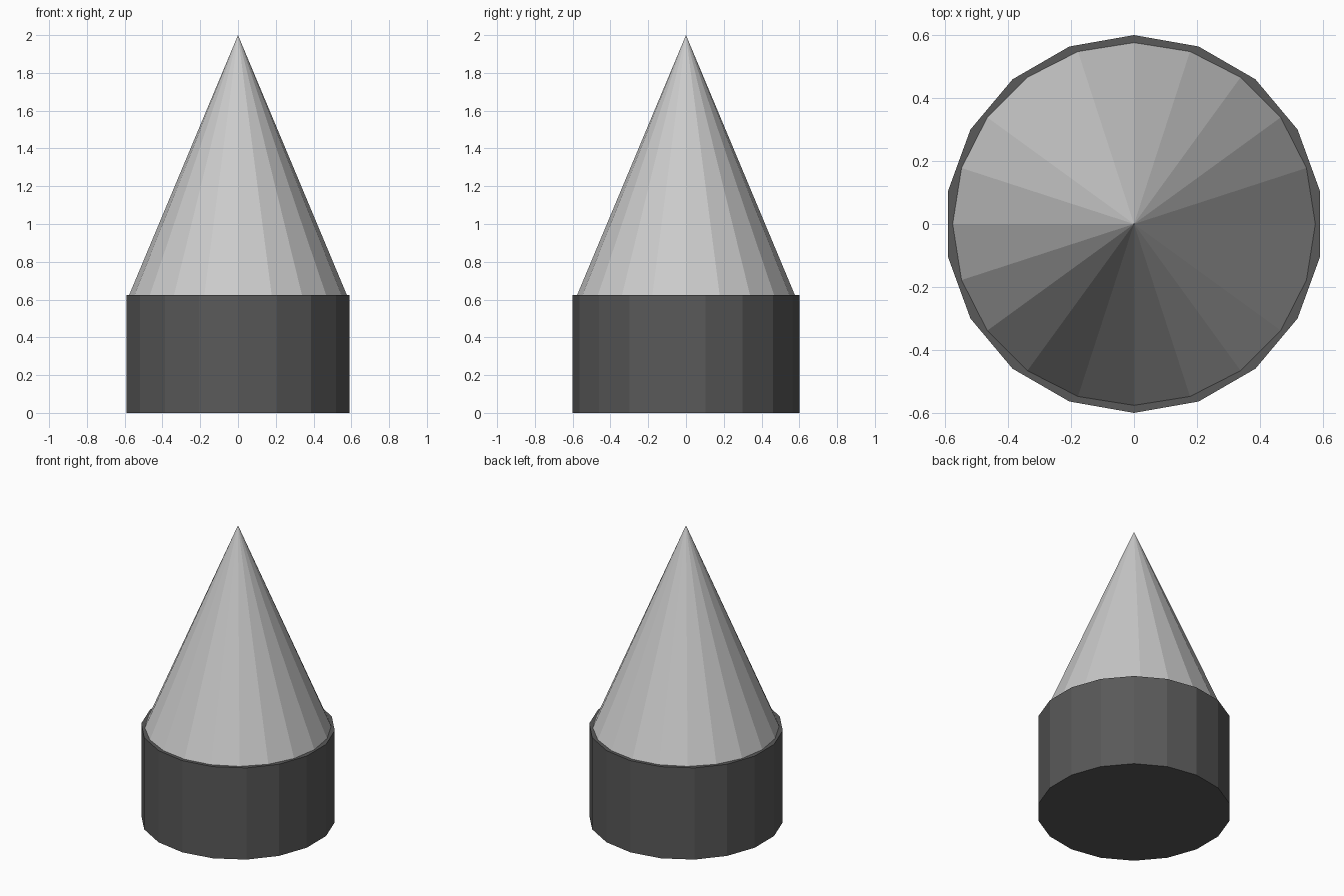
import bpy

if "Cube" in bpy.data.objects:
    bpy.data.objects.remove(bpy.data.objects["Cube"])

RIM_Z = 0.625
TOP_Z = 2.0


def grey(name, value):
    mat = bpy.data.materials.new(name)
    mat.diffuse_color = (value, value, value, 1)
    mat.use_nodes = True
    mat.node_tree.nodes["Principled BSDF"].inputs["Base Color"].default_value = mat.diffuse_color
    return mat


# Dark 18-sided drum, first corner on +y
bpy.ops.mesh.primitive_cylinder_add(
    vertices=18, radius=0.6, depth=RIM_Z, location=(0, 0, RIM_Z / 2))
base = bpy.context.object
base.name = "base_drum"
base.data.materials.append(grey("dark_grey", 0.1))

# Light 20-sided cone standing on the drum, open underneath
bpy.ops.mesh.primitive_cone_add(
    vertices=20, radius1=0.576, radius2=0, depth=TOP_Z - RIM_Z,
    end_fill_type='NOTHING', location=(0, 0, (RIM_Z + TOP_Z) / 2))
cone = bpy.context.object
cone.name = "cone_tip"
cone.data.materials.append(grey("light_grey", 0.6))
